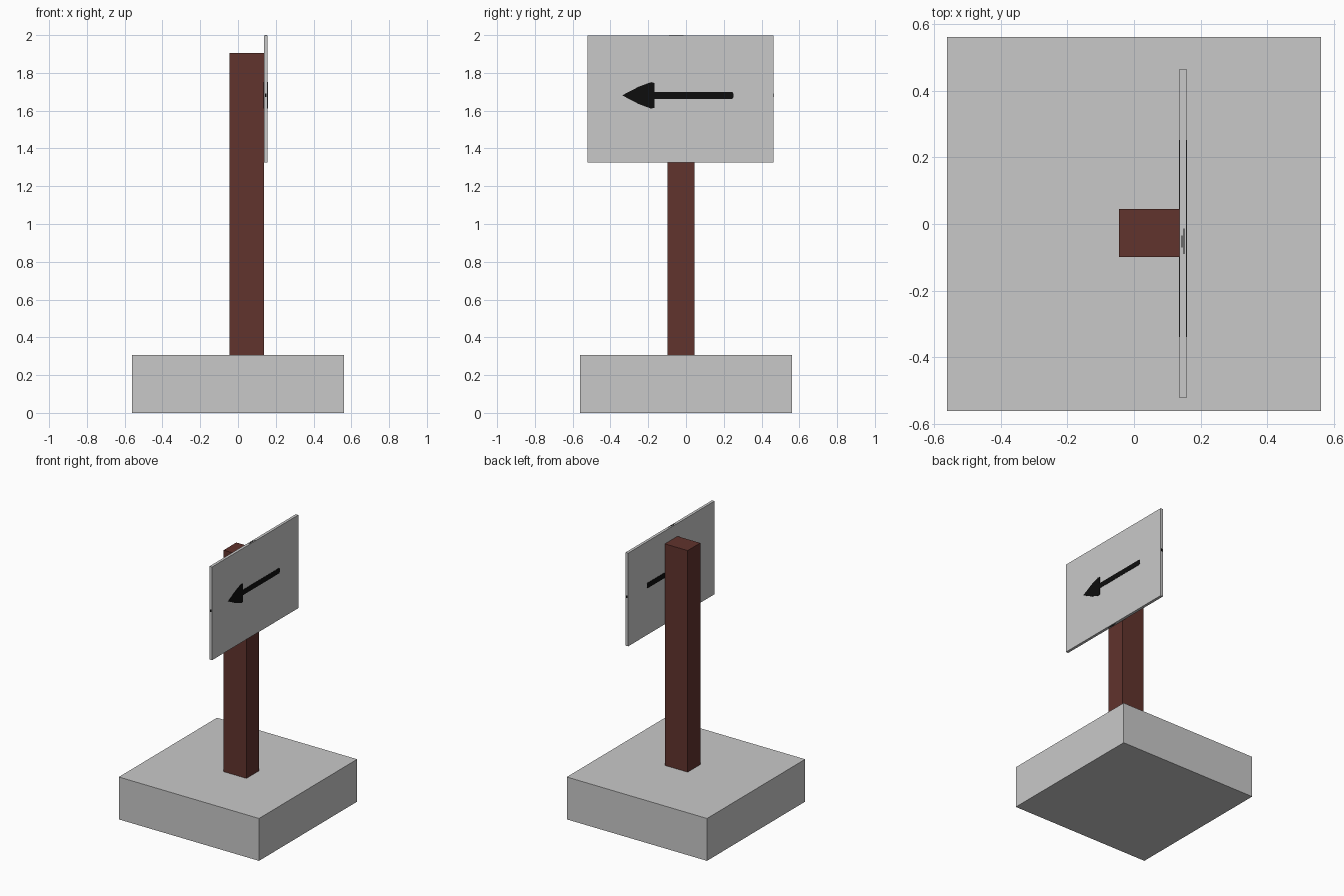
import bpy

if "Cube" in bpy.data.objects:
    bpy.data.objects.remove(bpy.data.objects["Cube"])


def material(name, rgb):
    m = bpy.data.materials.new(name)
    m.diffuse_color = (*rgb, 1.0)
    m.use_nodes = True
    m.node_tree.nodes["Principled BSDF"].inputs["Base Color"].default_value = m.diffuse_color
    return m


GREY = material("light_grey", (0.584, 0.584, 0.584))
BROWN = material("dark_brown", (0.119, 0.033, 0.026))
BLACK = material("black", (0.004, 0.004, 0.004))


def add_mesh(name, verts, faces, mat):
    me = bpy.data.meshes.new(name)
    me.from_pydata(verts, [], faces)
    me.materials.append(mat)
    ob = bpy.data.objects.new(name, me)
    bpy.context.collection.objects.link(ob)
    return ob


def box(name, x, y, z, mat):
    verts = [(a, b, c) for a in x for b in y for c in z]
    faces = [(0, 1, 3, 2), (4, 6, 7, 5), (0, 4, 5, 1),
             (2, 3, 7, 6), (0, 2, 6, 4), (1, 5, 7, 3)]
    return add_mesh(name, verts, faces, mat)


def plate(name, outline, x0, x1, mat):
    """Prism from a y/z outline (counter-clockwise seen from +x)."""
    n = len(outline)
    verts = [(x, y, z) for x in (x0, x1) for y, z in outline]
    faces = [tuple(range(n - 1, -1, -1)), tuple(range(n, 2 * n))]
    faces += [(i, (i + 1) % n, n + (i + 1) % n, n + i) for i in range(n)]
    return add_mesh(name, verts, faces, mat)


# Foundation block, post and sign board
box("base_block", (-0.56, 0.56), (-0.56, 0.56), (0, 0.306), GREY)
box("post", (-0.045, 0.137), (-0.099, 0.045), (0.306, 1.906), BROWN)
SX, SY, SZ = (0.137, 0.157), (-0.521, 0.464), (1.326, 1.999)
box("sign_board", SX, SY, SZ, GREY)

# Painted arrow on both board faces, pointing to -y
half = [(-0.338, 0.0), (-0.25, 0.046), (-0.185, 0.07), (-0.168, 0.066),
        (-0.168, 0.019), (0.245, 0.019), (0.252, 0.008)]
ZC = 1.681
outline = [(y, ZC - h) for y, h in half]
outline += [(y, ZC + h) for y, h in reversed(half[1:])]
plate("arrow_front", outline, SX[1] - 0.001, SX[1] + 0.002, BLACK)
plate("arrow_back", outline, SX[0] - 0.002, SX[0] + 0.001, BLACK)

# Small squeezed arrow marks on the thin edges of the board
for side, y in (("left", SY[0]), ("right", SY[1])):
    box("edge_mark_" + side, (0.142, 0.152), (y - 0.001, y + 0.001),
        (1.672, 1.69), BLACK)
for side, z in (("bottom", SZ[0]), ("top", SZ[1])):
    for part, x, w in (("shaft", 0.144, 0.018), ("head", 0.150, 0.038)):
        box(f"edge_mark_{side}_{part}", (x - 0.0015, x + 0.0015),
            (-0.052 - w, -0.052 + w), (z - 0.001, z + 0.001), BLACK)
